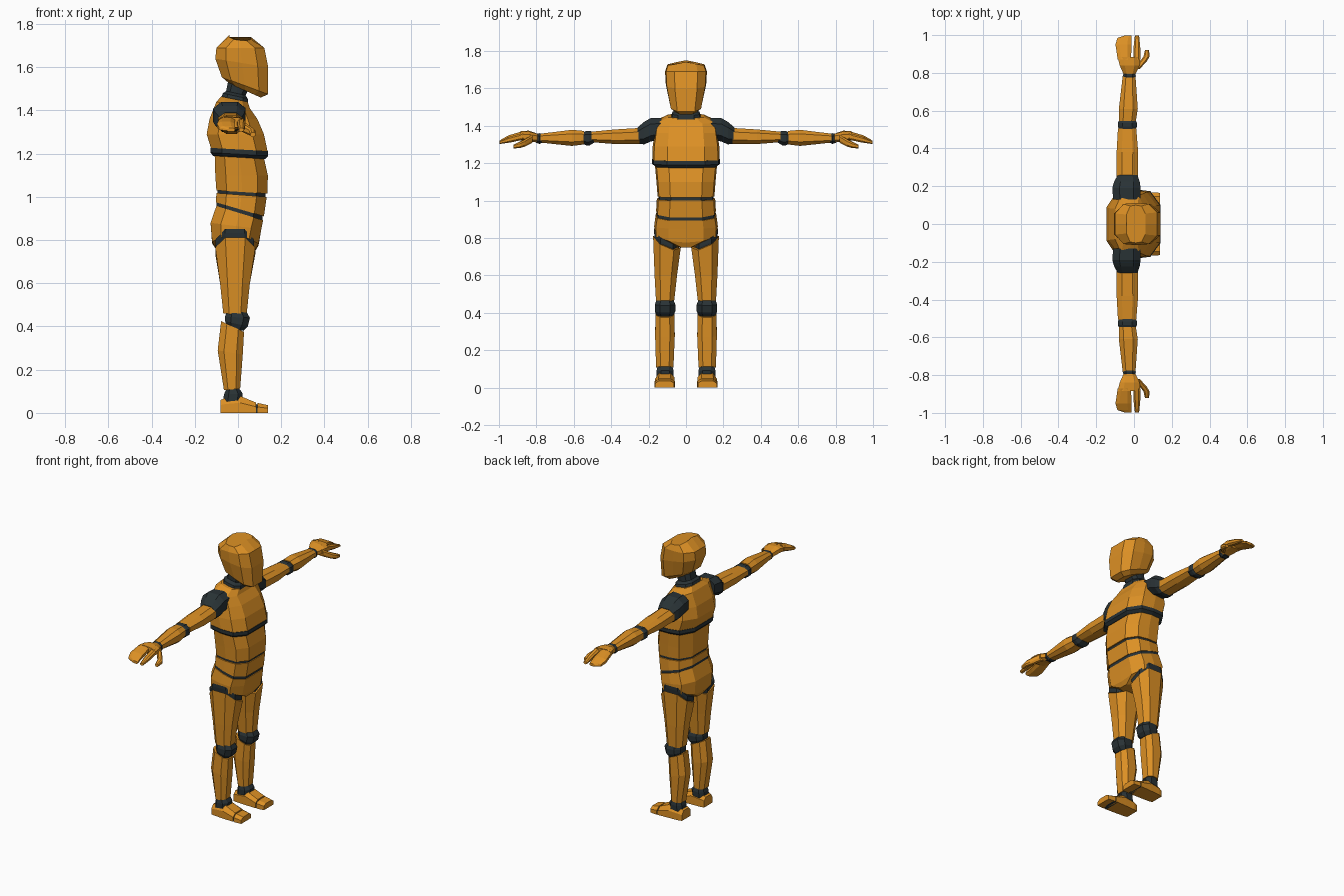
import bpy, bmesh


def material(name, rgb):
    m = bpy.data.materials.new(name)
    m.diffuse_color = (*rgb, 1)
    return m


ORANGE = material("orange shell", (0.72, 0.28, 0.018))
DARK = material("dark joint", (0.022, 0.032, 0.036))

# (depth 0..1 back to front, width -1..1) outlines of the cross-sections
HALF = [(0, .5), (.2, .95), (.5, 1), (.8, .95), (1, .55)]
BODY = [(0, 0)] + HALF + [(1, 0)] + [(u, -v) for u, v in reversed(HALF)]
OCT = [(0, .5), (.25, 1), (.75, 1), (1, .5), (1, -.5), (.75, -1), (.25, -1), (0, -.5)]


def lerp(a, b, t):
    return a + (b - a) * t


def loft(name, rings, mat, mirror=False):
    """Skin a row of rings, cap both ends, optionally mirror across y."""
    bm = bmesh.new()
    vs = [[bm.verts.new(p) for p in r] for r in rings]
    n = len(vs[0])
    for a, b in zip(vs, vs[1:]):
        for i in range(n):
            j = (i + 1) % n
            bm.faces.new((a[i], a[j], b[j], b[i]))
    bm.faces.new(vs[0])
    bm.faces.new(vs[-1])
    bmesh.ops.recalc_face_normals(bm, faces=bm.faces)
    me = bpy.data.meshes.new(name)
    bm.to_mesh(me)
    bm.free()
    me.materials.append(mat)
    ob = bpy.data.objects.new(name, me)
    bpy.context.collection.objects.link(ob)
    if mirror:
        mod = ob.modifiers.new("mirror", 'MIRROR')
        mod.use_axis = (False, True, False)
        mod.use_mirror_merge = False


def torso(xb, zb, xf, zf, hw, arch=0, rise=0):
    """Ring from back point to front point, hw wide on each side."""
    return [(lerp(xb, xf, u), hw * v, lerp(zb, zf, u) + arch * 4 * u * (1 - u) + rise * abs(v))
            for u, v in BODY]


def leg(xb, zb, xf, zf, y0, y1, arch=0, slope=0):
    return [(lerp(xb, xf, u), lerp(y0, y1, (v + 1) / 2), lerp(zb, zf, u) + arch * 4 * u * (1 - u) + slope * v)
            for u, v in OCT]


def arm(y, x0, x1, z0, z1, tilt=0):
    """Upright ring across the arm; tilt lowers the front edge."""
    return [(lerp(x0, x1, u), y, lerp(z0, z1, (v + 1) / 2) - tilt * u) for u, v in OCT]


def foot(x, y0, y1, z):
    return [(x, y0, 0), (x, y1, 0), (x, y1, .6 * z), (x, lerp(y0, y1, .8), z),
            (x, lerp(y0, y1, .2), z), (x, y0, .7 * z)]


# Head and neck
loft("head", [torso(-.04, 1.525, .105, 1.46, .06), torso(-.075, 1.555, .14, 1.475, .085),
              torso(-.105, 1.64, .14, 1.60, .108), torso(-.10, 1.69, .122, 1.69, .112),
              torso(-.04, 1.75, .06, 1.74, .10, rise=-.02)], ORANGE)
loft("neck", [torso(-.085, 1.44, .05, 1.41, .085), torso(-.07, 1.48, .045, 1.455, .075),
              torso(-.055, 1.49, .035, 1.47, .055), torso(-.045, 1.54, .055, 1.51, .055)], DARK)

# Torso shells
loft("chest", [torso(-.125, 1.225, .137, 1.21, .18), torso(-.145, 1.29, .12, 1.29, .178),
               torso(-.132, 1.36, .09, 1.36, .168), torso(-.10, 1.44, .055, 1.41, .16),
               torso(-.078, 1.465, .045, 1.44, .10)], ORANGE)
loft("chest_band", [torso(-.115, 1.19, .125, 1.175, .165), torso(-.128, 1.205, .14, 1.19, .183),
                    torso(-.128, 1.227, .14, 1.212, .183)], DARK)
loft("abdomen", [torso(-.10, 1.03, .137, 1.015, .152), torso(-.105, 1.10, .138, 1.10, .158),
                 torso(-.108, 1.195, .12, 1.18, .166)], ORANGE)
loft("abdomen_seam", [torso(-.095, 1.005, .128, .99, .148), torso(-.095, 1.04, .128, 1.03, .148)], DARK)
loft("waist", [torso(-.102, .975, .12, .91, .16), torso(-.10, 1.018, .133, 1.0, .156)], ORANGE)
loft("waist_seam", [torso(-.10, .945, .112, .88, .158), torso(-.10, .985, .115, .92, .156)], DARK)
loft("pelvis", [torso(-.10, .958, .116, .892, .162), torso(-.127, .88, .108, .85, .17),
                torso(-.12, .785, .095, .775, .168, arch=.025, rise=.015),
                torso(-.10, .755, .08, .75, .05)], ORANGE)

# Legs
loft("hip_joint", [leg(-.09, .73, .07, .73, .04, .165, .03, .03),
                   leg(-.105, .765, .075, .765, .035, .171, .045, .033),
                   leg(-.105, .785, .075, .785, .035, .171, .045, .033)], DARK, True)
loft("thigh", [leg(-.068, .46, .04, .455, .064, .16), leg(-.083, .60, .055, .60, .048, .168),
               leg(-.105, .75, .08, .75, .028, .176, .04, .032)], ORANGE, True)
loft("knee", [leg(-.05, .395, .025, .38, .07, .155), leg(-.06, .425, .045, .40, .057, .167),
              leg(-.06, .445, .055, .44, .057, .167), leg(-.05, .475, .035, .475, .07, .155)], DARK, True)
loft("shin", [leg(-.065, .105, .01, .112, .067, .16), leg(-.094, .29, .022, .27, .06, .165),
              leg(-.078, .425, .028, .375, .062, .163)], ORANGE, True)
loft("ankle", [leg(-.07, .05, .02, .06, .066, .158), leg(-.065, .085, .022, .09, .066, .158),
               leg(-.05, .12, 0, .12, .075, .15)], DARK, True)
loft("foot", [foot(-.08, .07, .155, .06), foot(-.06, .065, .16, .068), foot(.01, .062, .165, .078),
              foot(.083, .06, .168, .048)], ORANGE, True)
loft("toe_seam", [foot(.07, .065, .163, .044), foot(.1, .065, .163, .036)], DARK, True)
loft("toes", [foot(.09, .06, .168, .046), foot(.138, .065, .165, .036)], ORANGE, True)

# Arms
loft("shoulder_joint", [arm(.13, -.11, .035, 1.33, 1.44), arm(.19, -.115, .035, 1.315, 1.44),
                        arm(.225, -.105, .03, 1.30, 1.42), arm(.26, -.085, .018, 1.305, 1.39)], DARK, True)
loft("upper_arm", [arm(.248, -.092, .02, 1.302, 1.388), arm(.38, -.092, .022, 1.302, 1.38),
                   arm(.505, -.085, .012, 1.312, 1.368)], ORANGE, True)
loft("elbow", [arm(.49, -.075, .005, 1.31, 1.365), arm(.515, -.085, .015, 1.295, 1.372),
               arm(.535, -.085, .015, 1.295, 1.372), arm(.56, -.075, .005, 1.31, 1.36)], DARK, True)
loft("forearm", [arm(.545, -.08, .01, 1.30, 1.372), arm(.61, -.08, .02, 1.292, 1.378),
                 arm(.78, -.06, .008, 1.31, 1.357)], ORANGE, True)
loft("wrist", [arm(.765, -.055, .003, 1.31, 1.355), arm(.783, -.06, .01, 1.303, 1.36),
               arm(.805, -.053, .003, 1.31, 1.355)], DARK, True)

# Hands: palm, joined fingers, index finger and thumb
loft("palm", [arm(.793, -.055, .008, 1.31, 1.357), arm(.84, -.076, .03, 1.325, 1.376, .01),
              arm(.885, -.086, .034, 1.328, 1.374, .01)], ORANGE, True)
loft("fingers", [arm(.87, -.086, -.015, 1.332, 1.372), arm(.95, -.098, -.014, 1.312, 1.348),
                 arm(.985, -.088, -.013, 1.305, 1.328), arm(.998, -.05, -.013, 1.302, 1.318)], ORANGE, True)
loft("index_finger", [arm(.87, -.004, .034, 1.325, 1.362), arm(.94, -.002, .033, 1.31, 1.342),
                      arm(.998, .005, .027, 1.302, 1.318)], ORANGE, True)
loft("thumb", [arm(.82, -.005, .03, 1.31, 1.352), arm(.862, .03, .068, 1.292, 1.33, .005),
               arm(.885, .05, .082, 1.285, 1.318, .005), arm(.922, .058, .08, 1.278, 1.298)], ORANGE, True)
